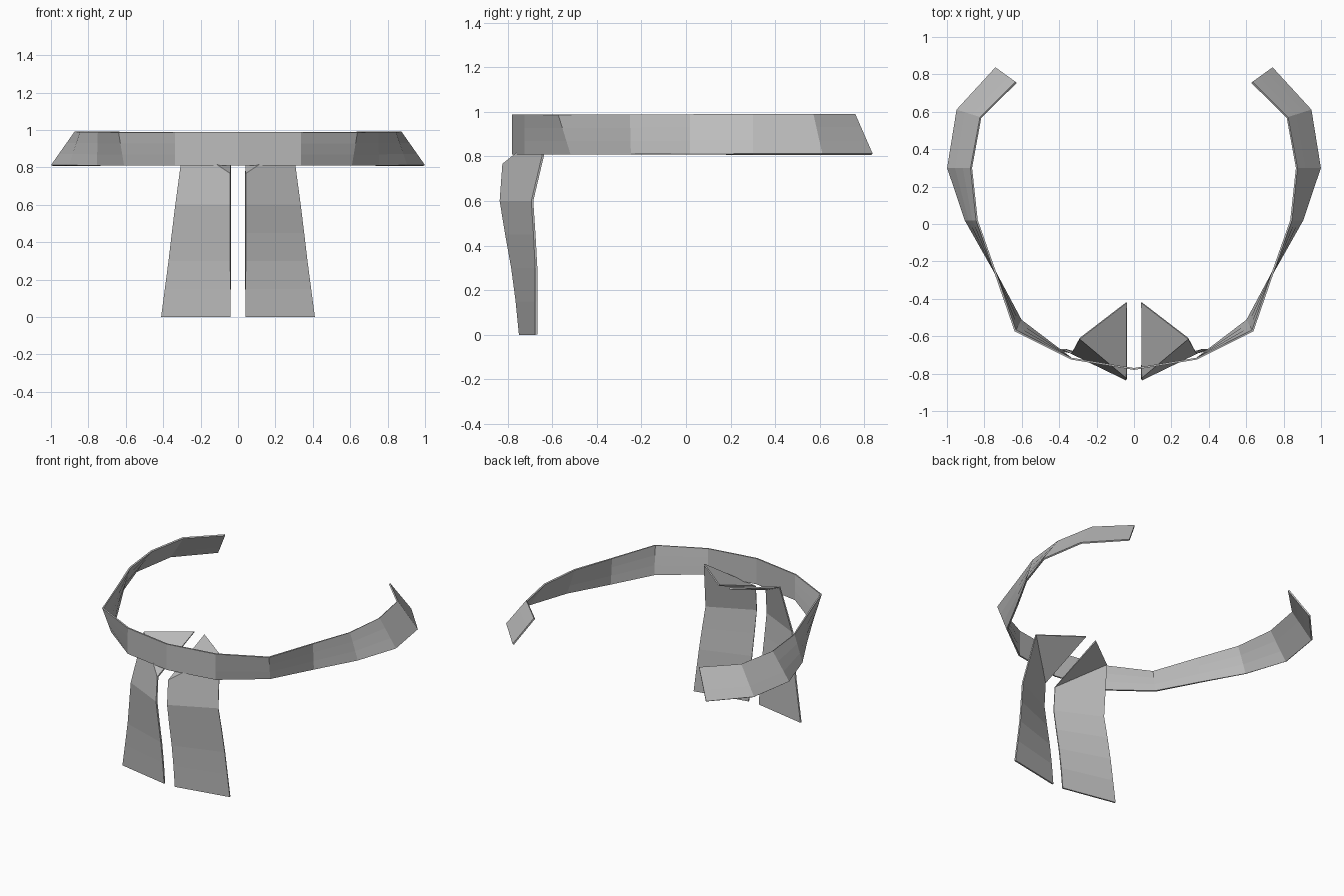
import bpy
from mathutils import Vector

if "Cube" in bpy.data.objects:
    bpy.data.objects.remove(bpy.data.objects["Cube"])

cloth = bpy.data.materials.new("grey cloth")
cloth.diffuse_color = (0.5, 0.5, 0.5, 1)
cloth.use_nodes = True
cloth.node_tree.nodes["Principled BSDF"].inputs["Base Color"].default_value = cloth.diffuse_color


def sheet(name, verts, faces):
    """Half of a thin sheet, mirrored across x = 0 and thickened."""
    mesh = bpy.data.meshes.new(name)
    mesh.from_pydata(verts, [], faces)
    mesh.materials.append(cloth)
    obj = bpy.data.objects.new(name, mesh)
    bpy.context.collection.objects.link(obj)
    mirror = obj.modifiers.new("mirror", 'MIRROR')
    mirror.use_axis[0] = True
    mirror.merge_threshold = 0.001
    solid = obj.modifiers.new("thickness", 'SOLIDIFY')
    solid.thickness = 0.01
    solid.offset = 0
    return obj


def strip(edge_a, edge_b, rows):
    """Vertices and quads of a ribbon running between two edge paths."""
    verts = [Vector(a).lerp(Vector(b), r / rows)
             for a, b in zip(edge_a, edge_b) for r in range(rows + 1)]
    w = rows + 1
    faces = [(i * w + r, (i + 1) * w + r, (i + 1) * w + r + 1, i * w + r + 1)
             for i in range(len(edge_a) - 1) for r in range(rows)]
    return verts, faces


# Belt: open ring that twists from upright at the front to flared at the back
bottom = [(0, -.775), (.335, -.72), (.605, -.515), (.75, -.245),
          (.90, .02), (.995, .30), (.945, .61), (.738, .835)]
top = [(0, -.775), (.335, -.72), (.635, -.57), (.745, -.25),
       (.84, .02), (.87, .30), (.82, .57), (.63, .757)]
v, f = strip([(x, y, .81) for x, y in bottom],
             [(x, y, .988) for x, y in top], 3)
sheet("belt", v, f)

# Hanging flaps: two front panels, each with its top corner folded back
inner = [(.04, -.745, 0), (.04, -.76, .15), (.04, -.78, .3),
         (.04, -.807, .45), (.04, -.832, .6), (.04, -.82, .765)]
outer = [(.41, -.672, 0), (.39, -.672, .15), (.37, -.672, .3),
         (.352, -.68, .45), (.333, -.69, .6), (.29, -.612, .93)]
v, f = strip(inner, outer, 1)
v.append(Vector((.04, -.42, .925)))
f.append((len(v) - 3, len(v) - 1, len(v) - 2))
sheet("front_flaps", v, f)
